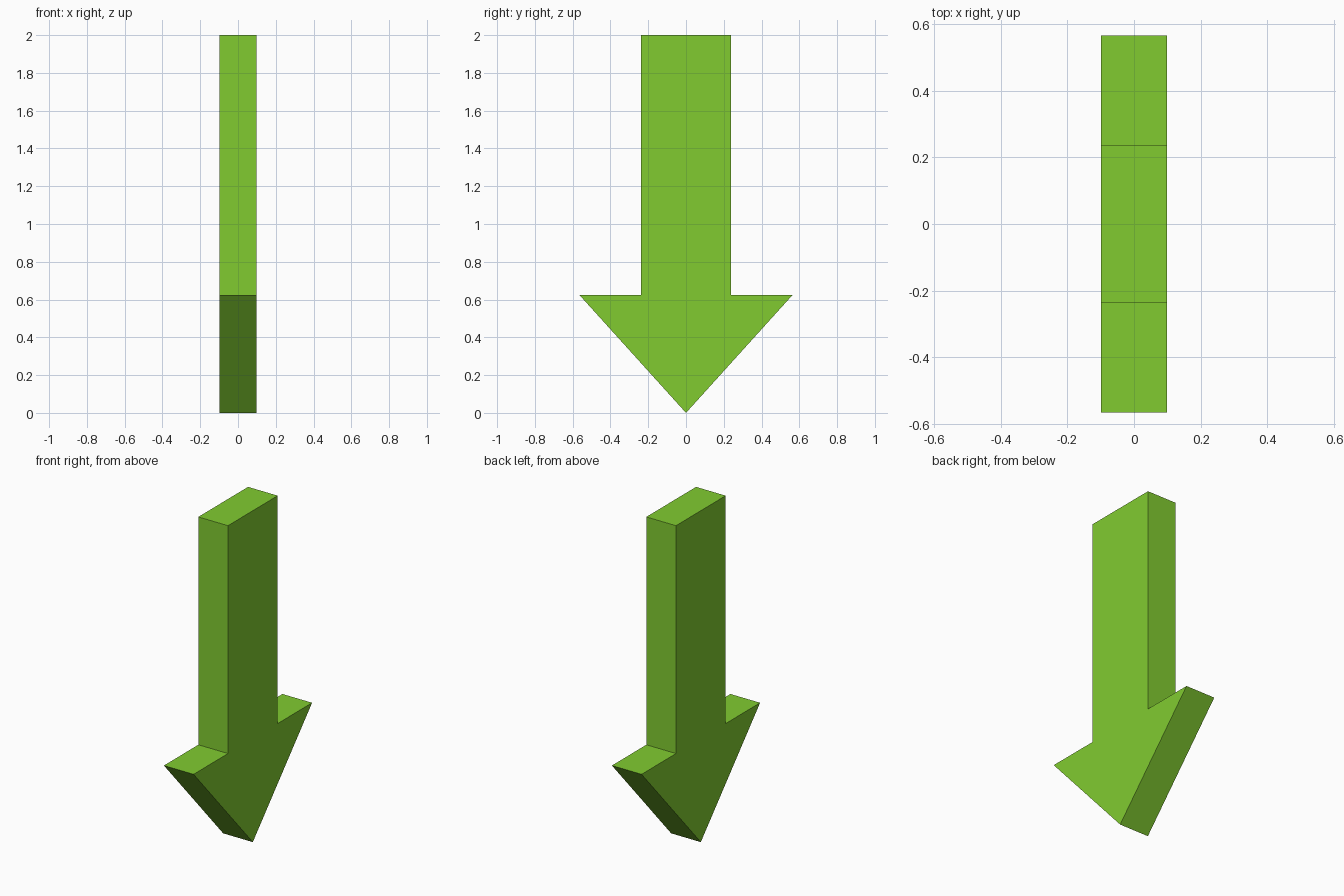
import bpy
import bmesh

if "Cube" in bpy.data.objects:
    bpy.data.objects.remove(bpy.data.objects["Cube"])

HALF_THICKNESS = 0.099

# Half outline of the arrow (y, z), from the shaft top to the head's corner
half = [(0.237, 2.0), (0.237, 0.625), (0.565, 0.625)]
outline = half + [(0.0, 0.0)] + [(-y, z) for y, z in reversed(half)]

# Flat arrow profile extruded through its thickness
bm = bmesh.new()
face = bm.faces.new([bm.verts.new((-HALF_THICKNESS, y, z)) for y, z in outline])
extruded = bmesh.ops.extrude_face_region(bm, geom=[face])
moved = [g for g in extruded["geom"] if isinstance(g, bmesh.types.BMVert)]
bmesh.ops.translate(bm, verts=moved, vec=(2 * HALF_THICKNESS, 0, 0))
bmesh.ops.recalc_face_normals(bm, faces=bm.faces)

mesh = bpy.data.meshes.new("down_arrow")
bm.to_mesh(mesh)
bm.free()
arrow = bpy.data.objects.new("down_arrow", mesh)
bpy.context.collection.objects.link(arrow)

# Lime green paint
green = bpy.data.materials.new("lime_green")
green.diffuse_color = (0.22, 0.60, 0.03, 1.0)
green.use_nodes = True
green.node_tree.nodes["Principled BSDF"].inputs["Base Color"].default_value = green.diffuse_color
mesh.materials.append(green)
